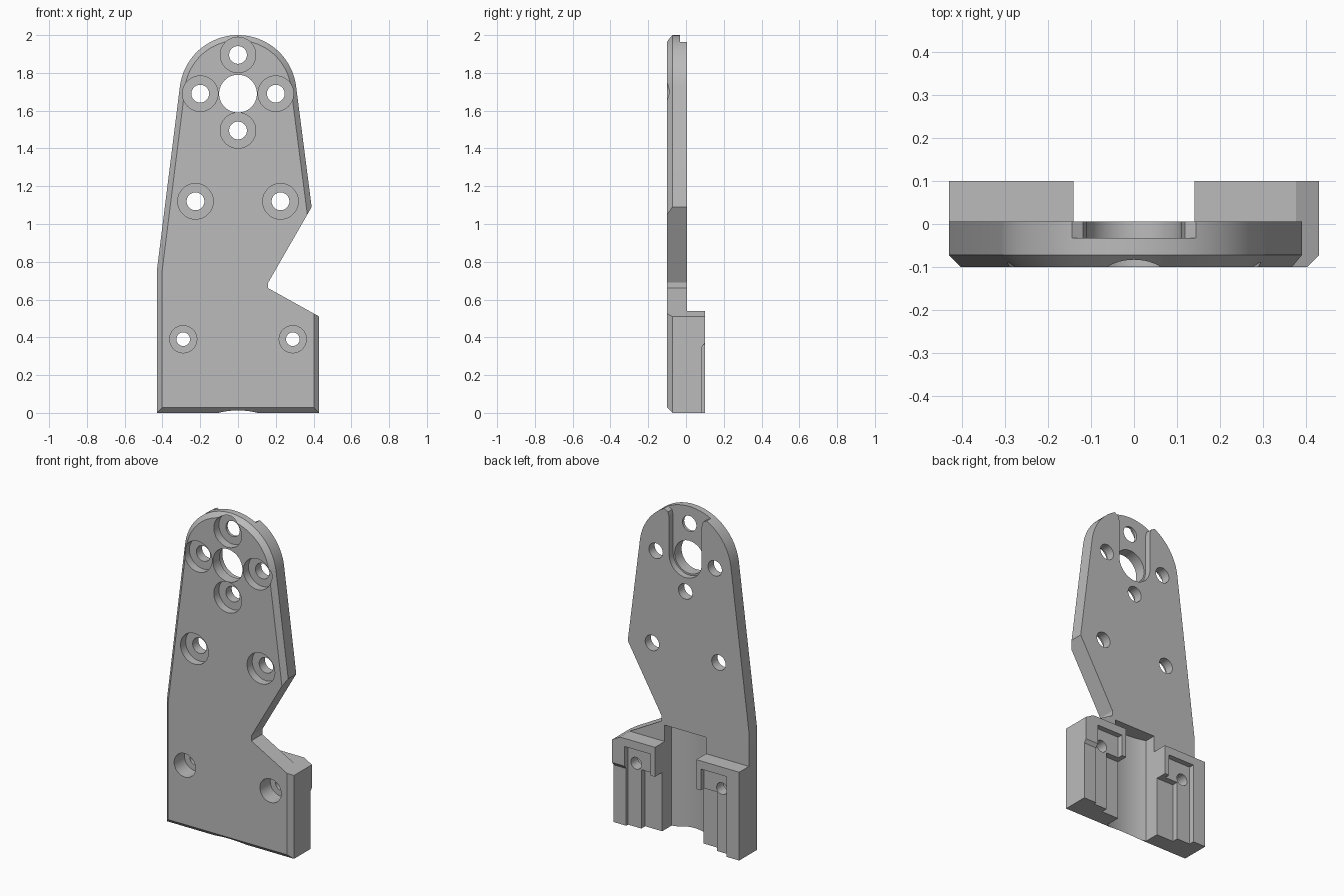
import bpy, bmesh, math
from mathutils import Vector

if "Cube" in bpy.data.objects:
    bpy.data.objects.remove(bpy.data.objects["Cube"])

grey = bpy.data.materials.new("plain grey")
grey.use_nodes = True
colour = (0.5, 0.5, 0.5, 1)
grey.diffuse_color = colour
grey.node_tree.nodes["Principled BSDF"].inputs["Base Color"].default_value = colour

FRONT, BACK, RIM = -0.1, 0.006, -0.072
HEAD_Z, HEAD_R, BEVEL = 1.69, 0.31, 0.028


def loft(name, rings):
    """Closed solid through rings of equal length."""
    bm = bmesh.new()
    loops = [[bm.verts.new(p) for p in ring] for ring in rings]
    n = len(loops[0])
    for a, b in zip(loops, loops[1:]):
        for i in range(n):
            j = (i + 1) % n
            bm.faces.new((a[i], a[j], b[j], b[i]))
    bm.faces.new(loops[0])
    bm.faces.new(loops[-1])
    bmesh.ops.remove_doubles(bm, verts=bm.verts, dist=1e-5)
    bmesh.ops.recalc_face_normals(bm, faces=bm.faces)
    mesh = bpy.data.meshes.new(name)
    bm.to_mesh(mesh)
    bm.free()
    obj = bpy.data.objects.new(name, mesh)
    bpy.context.collection.objects.link(obj)
    mesh.materials.append(grey)
    return obj


def prism(name, profile, y0, y1):
    """Extrude an x-z profile along y."""
    return loft(name, [[(x, y, z) for x, z in profile] for y in (y0, y1)])


def box(name, x0, x1, y0, y1, z0, z1):
    return prism(name, [(x0, z0), (x1, z0), (x1, z1), (x0, z1)], y0, y1)


def arc(cx, cz, r, start, end, steps):
    angles = [math.radians(start + (end - start) * i / steps) for i in range(steps + 1)]
    return [(cx + r * math.cos(a), cz + r * math.sin(a)) for a in angles]


def rod(name, x, z, r, y0, y1):
    return prism(name, arc(x, z, r, 0, 352.5, 47), y0, y1)


def combine(tool, operation):
    mod = plate.modifiers.new(operation.lower(), 'BOOLEAN')
    mod.object, mod.operation, mod.solver = tool, operation, 'EXACT'
    bpy.context.view_layer.objects.active = plate
    bpy.ops.object.modifier_apply(modifier=mod.name)
    bpy.data.objects.remove(tool)


def inset(points, widths):
    """Move each edge inward by its own width and intersect neighbours."""
    result = []
    n = len(points)
    for i in range(n):
        lines = []
        for k in (i - 1, i):
            p, q = Vector(points[k]), Vector(points[(k + 1) % n])
            d = (q - p).normalized()
            normal = Vector((-d.y, d.x))
            lines.append((normal, normal.dot(p) + widths[k]))
        (a, c), (b, e) = lines
        det = a.x * b.y - a.y * b.x
        result.append(((c * b.y - e * a.y) / det, (a.x * e - b.x * c) / det))
    return result


# Tapered plate with a round head, a side notch and a bevelled front rim
outline = [(-0.43, 0), (0.43, 0), (0.43, 0.51), (0.16, 0.66), (0.16, 0.69), (0.39, 1.09)]
outline += arc(0, HEAD_Z, HEAD_R, 7.3, 172.7, 40) + [(-0.43, 0.75)]
widths = [0 if i in (2, 3, 4) else BEVEL for i in range(len(outline))]
front = inset(outline, widths)
plate = loft("mounting_plate", [[(x, y, z) for x, z in ring] for ring, y in
                                ((outline, BACK), (outline, RIM), (front, FRONT))])

# Rear clamp blocks, one clipped by the notch slope
for side in (-1, 1):
    top = [(0.43, 0.51), (0.376, 0.54)] if side > 0 else [(0.43, 0.54)]
    profile = [(0.12, 0), (0.43, 0)] + top + [(0.12, 0.54)]
    combine(prism("clamp_block", [(side * x, z) for x, z in profile], -0.02, 0.1), 'UNION')

# Shallow curved channel between the blocks
curve = [(x, -0.085 + x * x / 0.84) for x in [-0.14 + 0.02 * i for i in range(15)]]
curve += [(0.14, 0.2), (-0.14, 0.2)]
combine(loft("channel", [[(x, y, z) for x, y in curve] for z in (-0.1, 0.64)]), 'DIFFERENCE')

# Stepped recesses in both blocks
for side in (-1, 1):
    combine(box("pocket", side * 0.17, side * 0.345, 0.067, 0.2, -0.1, 0.49), 'DIFFERENCE')
    combine(box("deep_recess", side * 0.1, side * 0.255, 0.03, 0.25, -0.15, 0.36), 'DIFFERENCE')

# Relieved lower half of the outer wall
relief = [(0.085, -0.1), (0.085, 0.35), (0.1, 0.37), (0.15, 0.37), (0.15, -0.1)]
combine(loft("wall_relief", [[(x, y, z) for y, z in relief] for x in (0.3, 0.5)]), 'DIFFERENCE')

# Round-ended groove in the back of the head, flared at its mouth
groove = arc(0, HEAD_Z, 0.11, 180, 360, 24)
flare = [(0.11, 1.92), (0.118, 1.95), (0.145, 1.965), (0.145, 2.1)]
groove += flare + [(-x, z) for x, z in reversed(flare)]
combine(prism("groove", groove, -0.033, 0.15), 'DIFFERENCE')

# Centre bore and counterbored screw holes
combine(rod("centre_bore", 0, HEAD_Z, 0.1, -0.3, 0.3), 'DIFFERENCE')
screws = [(0, 1.895), (0, 1.495), (0.2, HEAD_Z), (-0.2, HEAD_Z), (0.225, 1.12), (-0.225, 1.12)]
holes = [(x, z, 0.047, 0.094, -0.05) for x, z in screws]
holes += [(x, 0.39, 0.036, 0.072, 0.0) for x in (-0.29, 0.29)]
for x, z, r, head_r, floor in holes:
    combine(rod("counterbore", x, z, head_r, -0.3, floor), 'DIFFERENCE')
    combine(rod("screw_hole", x, z, r, -0.3, 0.3), 'DIFFERENCE')

# Smooth round surfaces, keep machined edges crisp
bpy.ops.object.select_all(action='DESELECT')
plate.select_set(True)
bpy.context.view_layer.objects.active = plate
bpy.ops.object.shade_smooth_by_angle(angle=math.radians(20))
